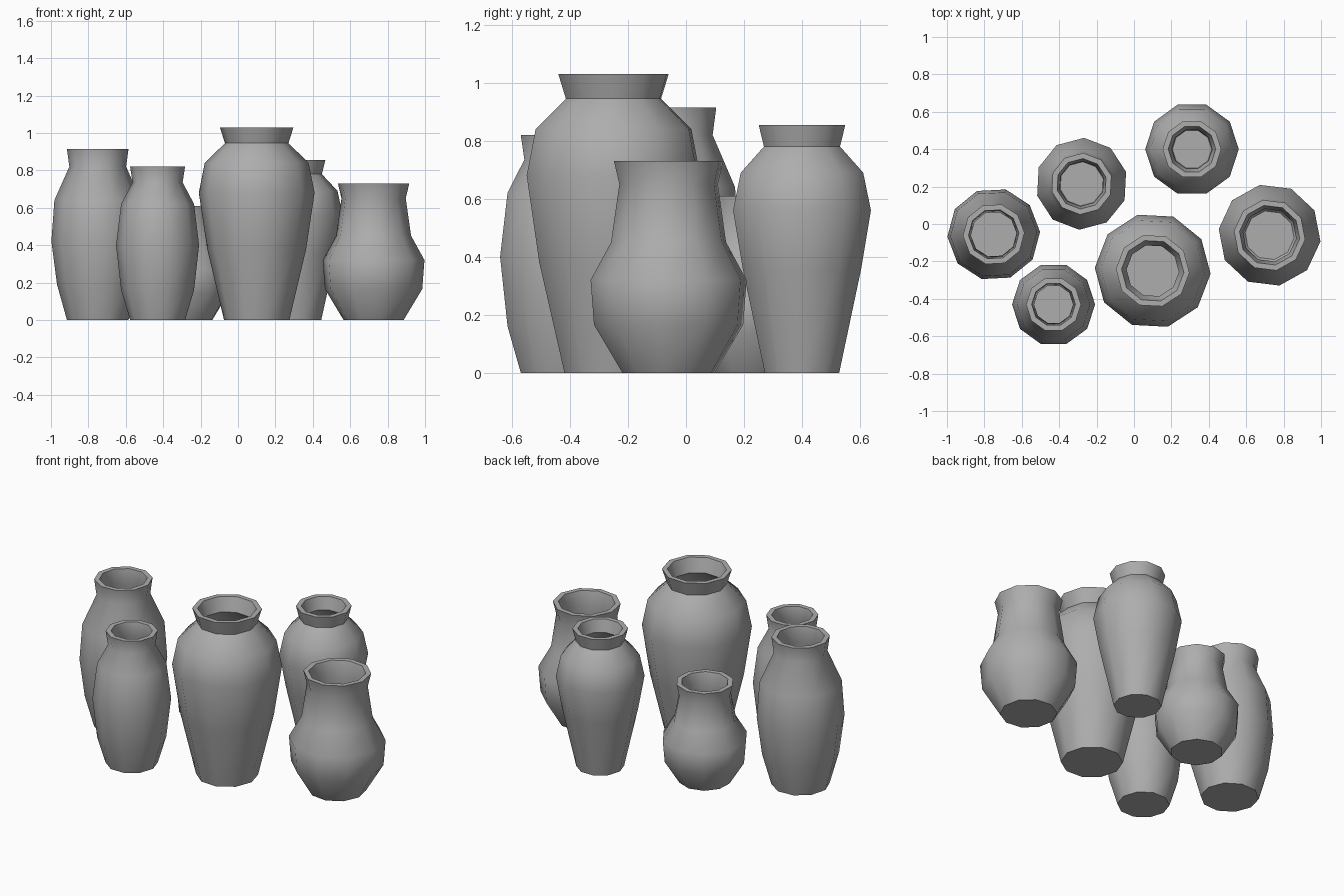
import bpy
import bmesh
from math import radians, sin, cos, tau

cube = bpy.data.objects.get("Cube")
if cube:
    bpy.data.objects.remove(cube)

SIDES = 10
WALL = 0.03

clay = bpy.data.materials.new("grey_clay")
clay.use_nodes = True
CLAY_COLOUR = (0.42, 0.42, 0.42, 1)
clay.diffuse_color = CLAY_COLOUR
clay.node_tree.nodes["Principled BSDF"].inputs["Base Color"].default_value = CLAY_COLOUR


def make_vase(name, centre, turn, profile):
    """Spin an outer (radius, z) profile, listed foot to rim, into a hollow vase."""
    # Inner wall runs from the rim back down to a raised floor
    inner = [(r - WALL, z) for r, z in reversed(profile)]
    inner[-1] = (inner[-1][0], WALL)
    bm = bmesh.new()
    rings = []
    for r, z in profile + inner:
        angles = [tau * i / SIDES + radians(turn) for i in range(SIDES)]
        rings.append([bm.verts.new((r * cos(a), r * sin(a), z)) for a in angles])
    for low, high in zip(rings, rings[1:]):
        for i in range(SIDES):
            j = (i + 1) % SIDES
            bm.faces.new((low[i], low[j], high[j], high[i]))
    # Foot and inside floor
    bm.faces.new(rings[0][::-1])
    bm.faces.new(rings[-1])
    bmesh.ops.recalc_face_normals(bm, faces=bm.faces)
    mesh = bpy.data.meshes.new(name)
    bm.to_mesh(mesh)
    bm.free()
    mesh.materials.append(clay)
    vase = bpy.data.objects.new(name, mesh)
    vase.location = (*centre, 0)
    bpy.context.collection.objects.link(vase)
    bpy.ops.object.select_all(action="DESELECT")
    vase.select_set(True)
    bpy.context.view_layer.objects.active = vase
    bpy.ops.object.shade_smooth_by_angle(angle=radians(40))


# Broad-shouldered jars
make_vase("large_jar", (0.10, -0.25), -3, [
    (0.175, 0), (0.265, 0.38), (0.31, 0.68), (0.278, 0.84), (0.17, 0.945), (0.197, 1.03)])
make_vase("back_jar", (0.31, 0.40), 0, [
    (0.135, 0), (0.215, 0.36), (0.25, 0.56), (0.222, 0.69), (0.138, 0.78), (0.157, 0.855)])

# Round-bellied pots with wide necks
make_vase("right_pot", (0.725, -0.06), -7, [
    (0.162, 0), (0.262, 0.165), (0.274, 0.32), (0.202, 0.45), (0.173, 0.65), (0.192, 0.73)])
make_vase("back_pot", (-0.28, 0.215), 15, [
    (0.148, 0), (0.235, 0.14), (0.246, 0.27), (0.18, 0.38), (0.15, 0.54), (0.165, 0.61)])

# Tall slender vases
make_vase("left_vase", (-0.75, -0.055), 3, [
    (0.165, 0), (0.218, 0.19), (0.248, 0.42), (0.232, 0.64), (0.152, 0.82), (0.165, 0.915)])
make_vase("front_vase", (-0.43, -0.43), 0, [
    (0.147, 0), (0.195, 0.16), (0.222, 0.40), (0.195, 0.62), (0.134, 0.735), (0.147, 0.82)])
